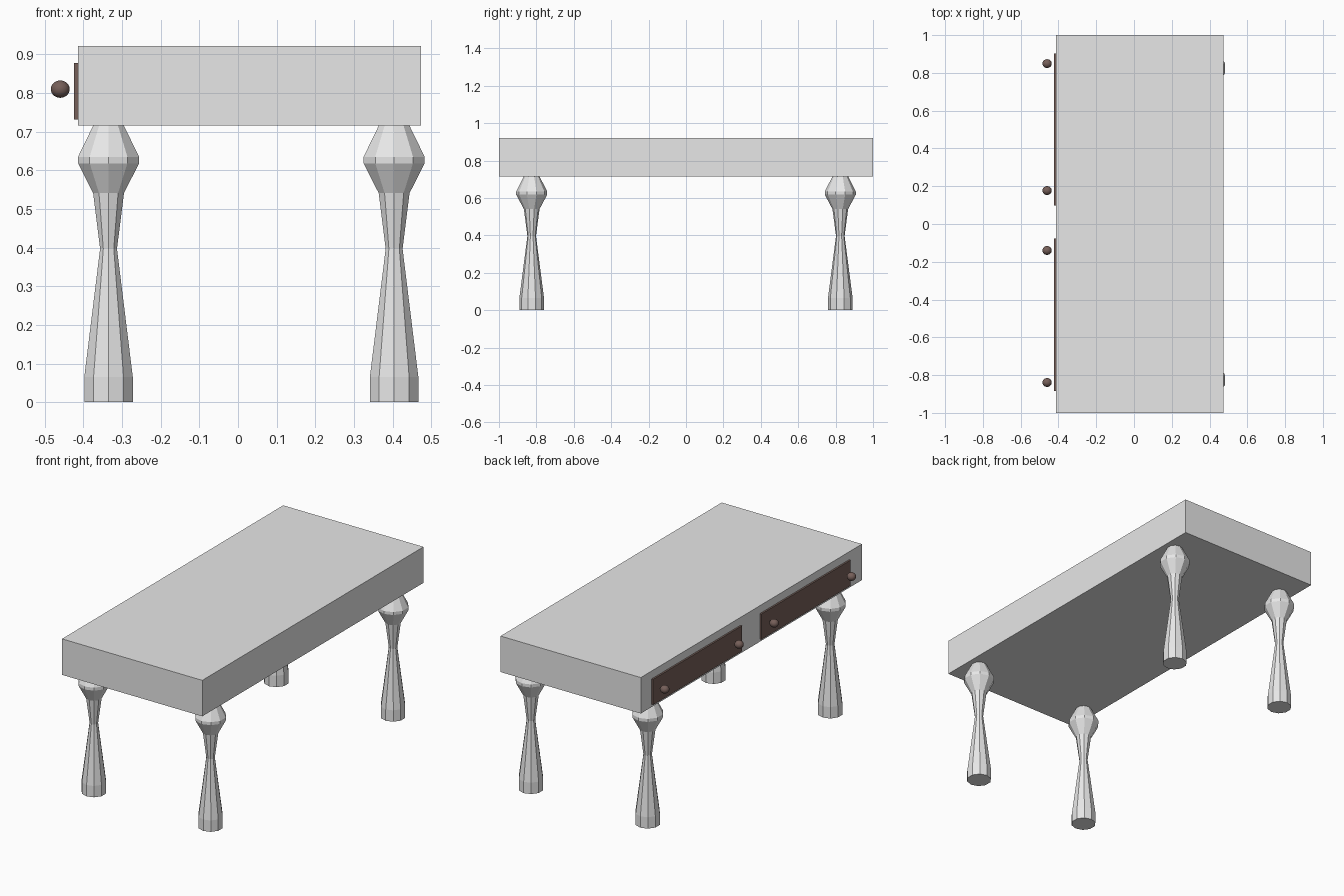
import bpy
import bmesh
from math import sin, cos, pi
from mathutils import Matrix, Vector

cube = bpy.data.objects.get("Cube")
if cube:
    bpy.data.objects.remove(cube, do_unlink=True)


def make_material(name, rgb):
    mat = bpy.data.materials.new(name)
    mat.use_nodes = True
    color = (*rgb, 1.0)
    mat.diffuse_color = color
    mat.node_tree.nodes["Principled BSDF"].inputs["Base Color"].default_value = color
    return mat


GREY = make_material("light grey", (0.8, 0.8, 0.8))
BROWN = make_material("dark brown", (0.18, 0.115, 0.1))


def finish(bm, name, mat):
    bmesh.ops.recalc_face_normals(bm, faces=bm.faces)
    mesh = bpy.data.meshes.new(name)
    bm.to_mesh(mesh)
    bm.free()
    mesh.materials.append(mat)
    obj = bpy.data.objects.new(name, mesh)
    bpy.context.collection.objects.link(obj)
    return obj


def box(name, low, high, mat):
    low, high = Vector(low), Vector(high)
    bm = bmesh.new()
    matrix = Matrix.Translation((low + high) / 2) @ Matrix.Diagonal((*(high - low), 1))
    bmesh.ops.create_cube(bm, size=1, matrix=matrix)
    return finish(bm, name, mat)


def turned_leg(name, x, y, profile, sides=10):
    bm = bmesh.new()
    rings = []
    for radius, z in profile:
        angles = [2 * pi * i / sides for i in range(sides)]
        rings.append([bm.verts.new((x + radius * sin(a), y + radius * cos(a), z))
                      for a in angles])
    for lower, upper in zip(rings, rings[1:]):
        for i in range(sides):
            j = (i + 1) % sides
            bm.faces.new((lower[i], lower[j], upper[j], upper[i]))
    bm.faces.new(rings[0])
    bm.faces.new(rings[-1])
    return finish(bm, name, GREY)


def knob(name, y):
    bm = bmesh.new()
    matrix = Matrix.Translation((-0.46, y, 0.81)) @ Matrix.Diagonal((0.0245, 0.0235, 0.0225, 1))
    bmesh.ops.create_uvsphere(bm, u_segments=24, v_segments=14, radius=1, matrix=matrix)
    for face in bm.faces:
        face.smooth = True
    return finish(bm, name, BROWN)


# Thick slab body
box("table_body", (-0.414, -1, 0.716), (0.474, 1, 0.922), GREY)

# Faceted turned legs, from foot to bulb
LEG_PROFILE = [(0.066, 0), (0.066, 0.065), (0.023, 0.397), (0.042, 0.541),
               (0.083, 0.618), (0.083, 0.635), (0.041, 0.717)]
for x_name, x in (("right", -0.335), ("left", 0.404)):
    for y_name, y in (("front", -0.825), ("back", 0.825)):
        turned_leg(f"{y_name}_{x_name}_leg", x, y, LEG_PROFILE)

# Drawer fronts on the long side, each with two knobs
DRAWERS = [("front", -0.884, -0.077, (-0.839, -0.14)),
           ("back", 0.098, 0.902, (0.177, 0.849))]
for name, y0, y1, knobs in DRAWERS:
    box(f"{name}_drawer", (-0.424, y0, 0.731), (-0.41, y1, 0.877), BROWN)
    for number, y in enumerate(knobs, 1):
        knob(f"{name}_drawer_knob_{number}", y)
